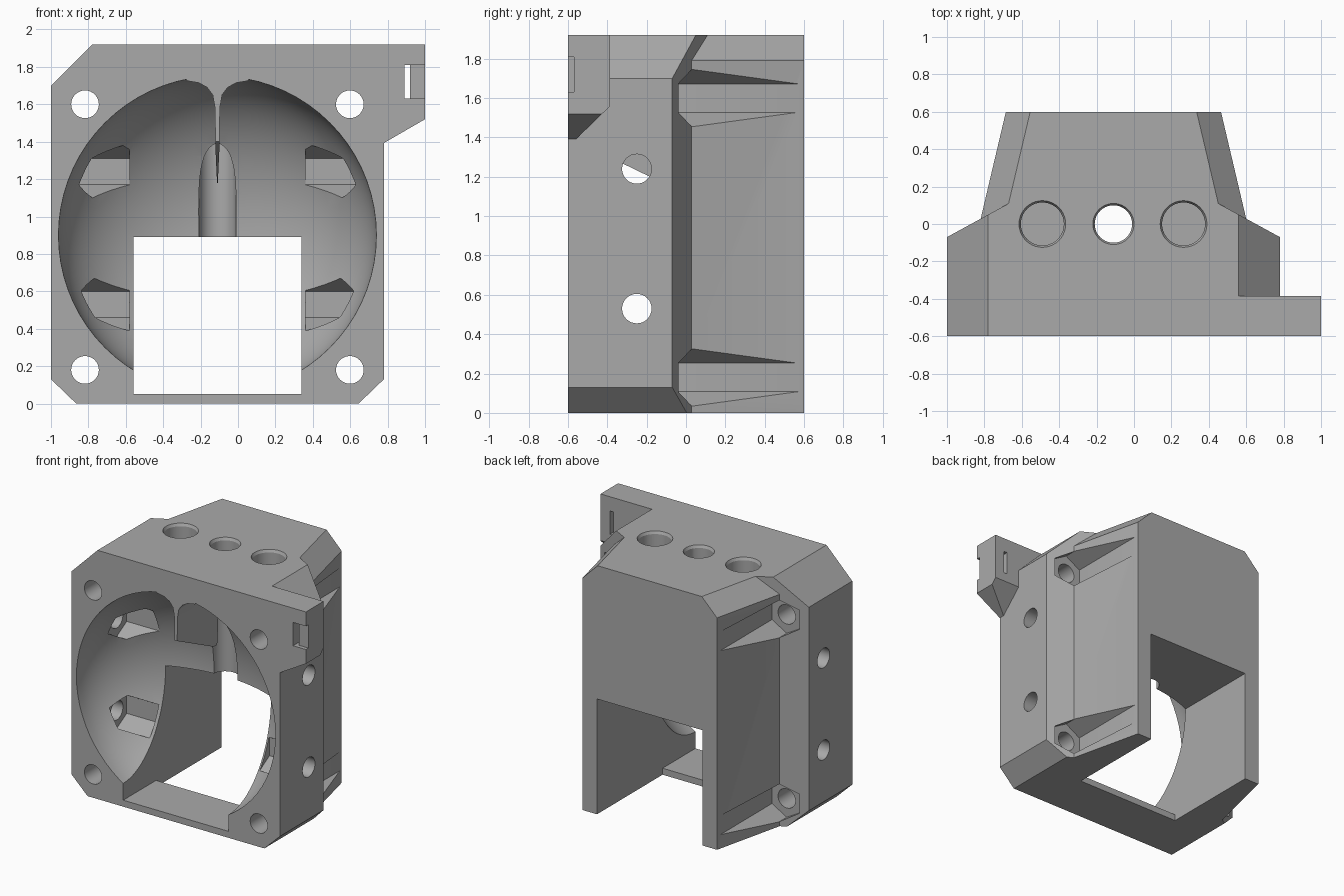
import bpy, bmesh, math
from mathutils import Matrix

if "Cube" in bpy.data.objects:
    bpy.data.objects.remove(bpy.data.objects["Cube"])

CX, CZ = -0.11, 0.9          # axis of the air intake
grey = bpy.data.materials.new("plain grey")
grey.use_nodes = True
grey.diffuse_color = (0.4, 0.4, 0.4, 1)
grey.node_tree.nodes["Principled BSDF"].inputs["Base Color"].default_value = (0.4, 0.4, 0.4, 1)


def finish(name, bm):
    bmesh.ops.recalc_face_normals(bm, faces=bm.faces)
    mesh = bpy.data.meshes.new(name)
    bm.to_mesh(mesh)
    bm.free()
    mesh.materials.append(grey)
    ob = bpy.data.objects.new(name, mesh)
    bpy.context.collection.objects.link(ob)
    return ob


def prism(name, pts, axis, lo, hi):
    """Extrude a 2D outline along an axis."""
    place = {"x": lambda a, b, t: (t, a, b),
             "y": lambda a, b, t: (a, t, b),
             "z": lambda a, b, t: (a, b, t)}[axis]
    bm = bmesh.new()
    rings = [[bm.verts.new(place(a, b, t)) for a, b in pts] for t in (lo, hi)]
    for ring in rings:
        bm.faces.new(ring)
    n = len(pts)
    for i in range(n):
        j = (i + 1) % n
        bm.faces.new((rings[0][i], rings[0][j], rings[1][j], rings[1][i]))
    return finish(name, bm)


def box(name, x, y, z):
    return prism(name, [(x[0], y[0]), (x[1], y[0]), (x[1], y[1]), (x[0], y[1])], "z", *z)


def ring(a, b, r, n, start=0.0):
    return [(a + r * math.cos(start + math.tau * i / n),
             b + r * math.sin(start + math.tau * i / n)) for i in range(n)]


def combine(target, tool, operation="DIFFERENCE"):
    """Apply a boolean and discard the tool."""
    tool.hide_render = True
    mod = target.modifiers.new("bool", "BOOLEAN")
    mod.operation, mod.solver, mod.object = operation, "EXACT", tool
    bpy.context.view_layer.objects.active = target
    bpy.ops.object.modifier_apply(modifier=mod.name)
    bpy.data.objects.remove(tool)


def mirror_outline(half):
    return half + [(2 * CX - a, b) for a, b in reversed(half)]


# Front housing: chamfered front outline limited by the plan outline
housing = prism("fan_housing", mirror_outline(
    [(-0.865, 0), (-1, 0.13), (-1, 1.7), (-0.78, 1.92)]), "y", -0.6, 0.3)
combine(housing, prism("plan", mirror_outline(
    [(-1, -0.6), (-1, -0.07), (-0.67, 0.11)]), "z", -0.1, 2.1), "INTERSECT")

# Tapering rear duct with chamfered upper edges
bm = bmesh.new()
for y, w in ((-0.1, 0.74), (0.6, 0.575)):
    for s in (-1, 1):
        for x, z in ((w, 0), (w, 1.79), (w - 0.13, 1.92)):
            bm.verts.new((CX + s * x, y, z))
bmesh.ops.convex_hull(bm, input=bm.verts)
combine(housing, finish("rear_duct", bm), "UNION")

# Side tab with a sloped underside and a strap slot
tab = prism("tab", [(0.5, 1.39), (0.775, 1.39), (1, 1.52), (1, 1.92), (0.5, 1.92)], "y", -0.6, -0.385)
combine(tab, prism("tab_slope", [(-0.56, 1.39), (-0.56, 1.3), (-0.3, 1.3), (-0.3, 1.56), (-0.385, 1.56)],
                   "x", 0.4, 1.1))
combine(tab, box("strap_slot", (0.89, 0.92), (-0.7, -0.3), (1.63, 1.81)))
combine(tab, box("strap_recess", (0.91, 1.1), (-0.7, -0.57), (1.63, 1.81)))
combine(housing, tab, "UNION")

# Round intake bowl
bm = bmesh.new()
bmesh.ops.create_uvsphere(bm, u_segments=72, v_segments=36, radius=0.85)
bmesh.ops.transform(bm, verts=bm.verts, matrix=Matrix.Translation((CX, -0.6, CZ))
                    @ Matrix.Diagonal((1, 0.72, 1, 1)))
combine(housing, finish("bowl", bm))

# Splitter fin hanging in the top of the bowl
fin = prism("splitter_fin", mirror_outline(
    [(-0.3, 1.76), (-0.27, 1.725), (-0.21, 1.715), (-0.165, 1.69), (-0.135, 1.65),
     (-0.123, 1.58), (-0.12, 1.35), (-0.112, 1.18)]), "y", -0.6, 0.1)
combine(fin, prism("fin_slope", [(-0.7, 1.1), (-0.7, 1.45), (-0.1, 1.16), (-0.1, 1.1)], "x", -0.6, 0.4))
combine(housing, fin, "UNION")

# Outlet opening through the back, open below behind the floor strip
combine(housing, box("outlet", (-0.56, 0.34), (-0.8, 0.8), (0.05, 0.89)))
combine(housing, box("outlet_bottom", (-0.56, 0.34), (-0.2, 0.8), (-0.2, 0.5)))

for s in (-1, 1):
    # Corner screw holes with hexagonal nut channels behind them
    for z in (0.18, 1.6):
        x = CX + s * 0.708
        combine(housing, prism("screw_hole", ring(x, z, 0.074, 32), "y", -0.8, 0.2))
        combine(housing, prism("nut_channel", ring(x, z, 0.145, 6, math.pi / 2), "y", -0.06, 0.8))
    # Side screw holes with hexagonal nut pockets inside
    for z in (0.53, 1.24):
        a, b = sorted((CX + s * 0.5, CX + s * 1.1))
        combine(housing, prism("side_hole", ring(-0.25, z, 0.075, 32), "x", a, b))
        a, b = sorted((CX + s * 0.47, CX + s * 0.75))
        combine(housing, prism("nut_pocket", ring(-0.25, z, 0.14, 6, math.pi / 2), "x", a, b))

# Countersunk holes in the top; only the middle one goes through
for x, r, bottom in ((-0.49, 0.115, 1.5), (CX, 0.1, 0.7), (0.265, 0.115, 1.5)):
    combine(housing, prism("top_hole", ring(x, 0, r, 40), "z", bottom, 2.1))
    bm = bmesh.new()
    bmesh.ops.create_cone(bm, cap_ends=True, segments=40, radius1=r, radius2=r + 0.04,
                          depth=0.08, matrix=Matrix.Translation((x, 0, 1.94)))
    combine(housing, finish("countersink", bm))

# Smooth the bowl and holes, keep the edges crisp
bpy.ops.object.select_all(action="DESELECT")
housing.select_set(True)
bpy.context.view_layer.objects.active = housing
bpy.ops.object.shade_smooth_by_angle(angle=math.radians(25))
